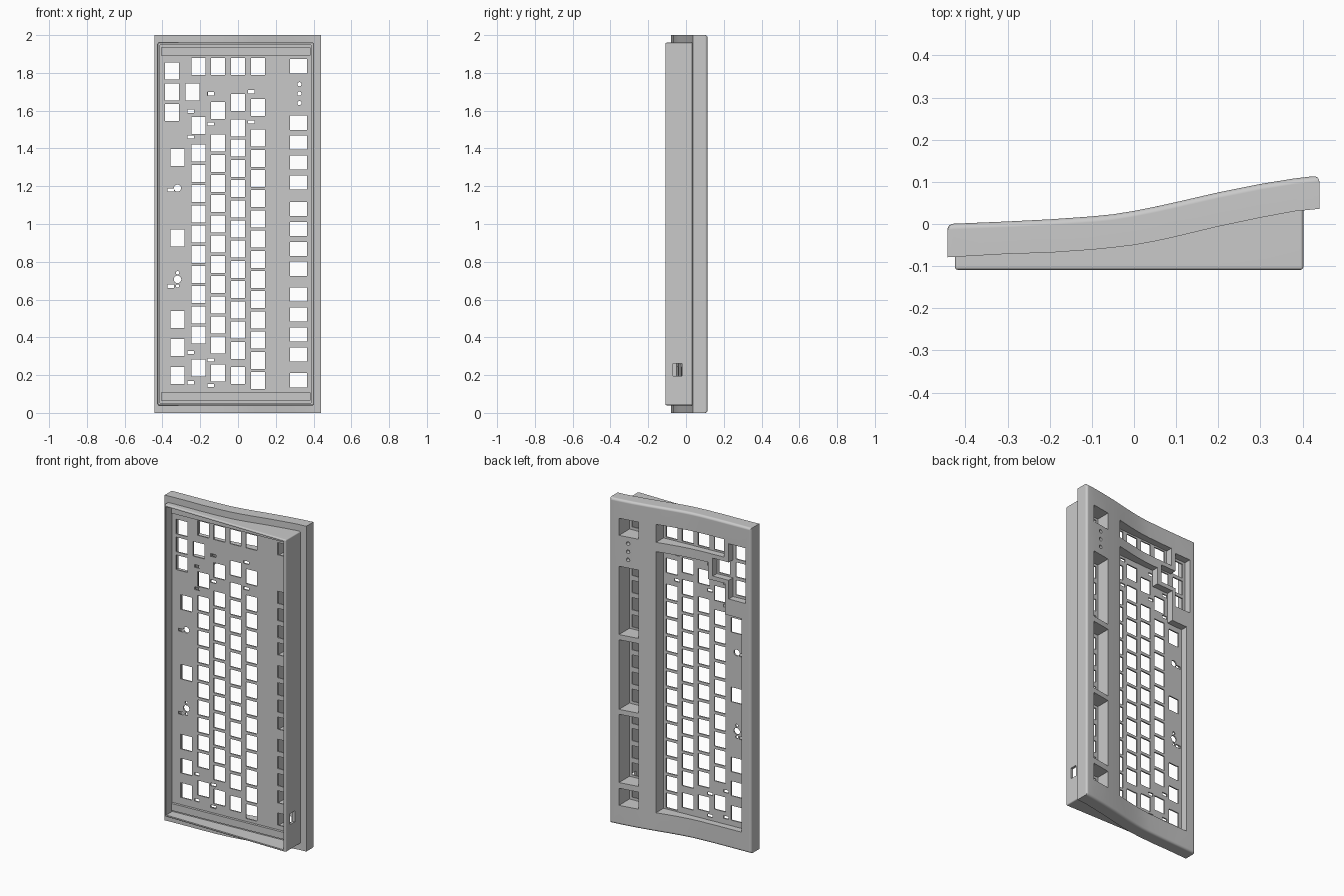
import bpy, bmesh, math
from mathutils import Vector
from mathutils.geometry import delaunay_2d_cdt

cube = bpy.data.objects.get("Cube")
if cube:
    bpy.data.objects.remove(cube, do_unlink=True)

grey = bpy.data.materials.new("case_grey")
grey.use_nodes = True
colour = (0.59, 0.59, 0.59, 1)
grey.diffuse_color = colour
grey.node_tree.nodes["Principled BSDF"].inputs["Base Color"].default_value = colour

U = 0.107                      # one key unit along z
LOW = 0.1175                   # lower end of the key block
LEFT, RIGHT, TALL = -0.443, 0.44, 2
ROUND = 0.014                  # rounding of the cover's rim

# Wavy cover: upper and lower edge of its side profile
top_edge = [(LEFT, 0), (-0.3, 0.006), (-0.2, 0.011), (-0.1, 0.018), (-0.05, 0.023),
            (0, 0.031), (0.05, 0.041), (0.1, 0.052), (0.2, 0.075), (0.3, 0.095),
            (0.38, 0.108), (RIGHT, 0.115)]
low_edge = [(LEFT, -0.079), (-0.3, -0.071), (-0.2, -0.068), (-0.1, -0.061),
            (-0.05, -0.056), (0, -0.05), (0.05, -0.041), (0.1, -0.03),
            (0.2, -0.006), (0.3, 0.015), (0.38, 0.03), (RIGHT, 0.036)]


def interp(points, x):
    for (x0, y0), (x1, y1) in zip(points, points[1:]):
        if x <= x1:
            break
    return y0 + (y1 - y0) * (x - x0) / (x1 - x0)


def low(x):
    return interp(low_edge, x)


def plate(x):
    """Front surface of the tilted key plate."""
    return -0.025 + 0.062 * x


def plate_top(x):
    return plate(x) + 0.008


def rim_distance(x, z):
    return min(x - LEFT, RIGHT - x, z, TALL - z)


def cover_top(x, z):
    gap = ROUND - min(max(rim_distance(x, z), 0), ROUND)
    return interp(top_edge, x) - ROUND + math.sqrt(ROUND ** 2 - gap ** 2)


def rect(x0, x1, z0, z1):
    return [(x0, z0), (x1, z0), (x1, z1), (x0, z1)]


def centred(x, z, w, h):
    return rect(x - w / 2, x + w / 2, z - h / 2, z + h / 2)


def disc(x, z, r, n=16):
    return [(x + r * math.cos(2 * math.pi * i / n),
             z + r * math.sin(2 * math.pi * i / n)) for i in range(n)]


def centre(outline):
    return [sum(c) / len(outline) for c in zip(*outline)]


def inside(outline, x, z):
    hit = False
    for (x0, z0), (x1, z1) in zip(outline, outline[1:] + outline[:1]):
        if (z0 > z) != (z1 > z) and x < x0 + (x1 - x0) * (z - z0) / (z1 - z0):
            hit = not hit
    return hit


def sheet(bm, outer, inners, height, back, wall, xs=(), zs=()):
    """Surface y = height(x, z) with cut-outs; its borders drop to wall(x, z)."""
    x0, z0 = map(min, zip(*outer))
    x1, z1 = map(max, zip(*outer))
    lines = [[(x, z0), (x, z1)] for x in xs] + [[(x0, z), (x1, z)] for z in zs]
    pts, edges = [], []
    for path in [outer] + inners + lines:
        n, k = len(pts), len(path)
        pts += [Vector(p) for p in path]
        edges += [(n + i, n + (i + 1) % k) for i in range(k if k > 2 else 1)]
    flat, _, tris, *_ = delaunay_2d_cdt(pts, edges, [], 0, 1e-6)
    verts = [bm.verts.new((p.x, height(p.x, p.y), p.y)) for p in flat]
    rim = set()
    for tri in tris:
        x, z = centre([flat[i] for i in tri])
        if inside(outer, x, z) and not any(inside(o, x, z) for o in inners):
            face = bm.faces.new([verts[i] for i in (tri[::-1] if back else tri)])
            rim.update(face.edges)
    feet = {}
    for edge in [e for e in rim if e.is_boundary]:
        a = edge.link_loops[0].vert
        b = edge.other_vert(a)
        ends = [wall(v.co.x, v.co.z) for v in (a, b)]
        if None in ends:
            continue
        for v, y in zip((a, b), ends):
            if v not in feet:
                feet[v] = bm.verts.new((v.co.x, y, v.co.z))
        bm.faces.new((b, a, feet[a], feet[b]))
    for v in [v for v in verts if not v.link_faces]:
        bm.verts.remove(v)


def box(bm, x0, x1, z0, z1, lo, hi):
    """Block along y whose ends follow lo(x) and hi(x)."""
    sheet(bm, rect(x0, x1, z0, z1), [], lambda x, z: hi(x), True, lambda x, z: lo(x))
    sheet(bm, rect(x0, x1, z0, z1), [], lambda x, z: lo(x), False, lambda x, z: None)
    bmesh.ops.remove_doubles(bm, verts=bm.verts[:], dist=1e-5)


def finish(name, bm):
    bmesh.ops.remove_doubles(bm, verts=bm.verts[:], dist=1e-5)
    me = bpy.data.meshes.new(name)
    bm.to_mesh(me)
    bm.free()
    me.materials.append(grey)
    ob = bpy.data.objects.new(name, me)
    bpy.context.scene.collection.objects.link(ob)
    return ob


def smooth(ob):
    ob.data.shade_smooth()
    ob.data.set_sharp_from_angle(angle=math.radians(36))
    ob.modifiers.new("clean_shading", "WEIGHTED_NORMAL").keep_sharp = True


# Wells through the cover down to the plate
z_end = LOW + 15 * U
main_block = [(-0.38, LOW), (0.158, LOW), (0.158, z_end), (-0.158, z_end),
              (-0.158, 1.62), (-0.272, 1.62), (-0.272, 1.43), (-0.38, 1.43)]
arrows = [(-0.405, 1.53), (-0.295, 1.53), (-0.295, 1.645), (-0.19, 1.645),
          (-0.19, 1.755), (-0.295, 1.755), (-0.295, 1.87), (-0.405, 1.87)]
wells = [main_block, arrows, rect(-0.265, 0.158, 1.78, 1.89)]
for z0, z1 in ((0.12, 0.225), (0.26, 0.68), (0.71, 1.138), (1.17, 1.59), (1.78, 1.885)):
    wells.append(rect(0.262, 0.38, z0, z1))

# Key holes: staggered rows, each with a wide first and last key
keys = []
rows = ((0.105, 1, 12, 2), (0, 1.5, 12, 1.5), (-0.105, 1.75, 11, 2.25),
        (-0.21, 2.25, 10, 1.75))
for x, first, count, last in rows:
    z = LOW
    for size in [first] + [1] * count + [last]:
        keys.append((x, z + size * U / 2))
        z += size * U
    keys.append((x, 1.835))
keys += [(-0.32, z) for z in (0.197, 0.347, 0.495, 0.925, 1.353)]
keys += [(-0.35, z) for z in (1.59, 1.70, 1.81)] + [(-0.24, 1.70)]
holes = [centred(x, z, 0.074, 0.09) for x, z in keys]

# Function key holes
function_z = [0.173, 1.835]
for start in (0.31, 0.763, 1.22):
    function_z += [start + i * U * 0.985 for i in range(4)]
holes += [centred(0.32, z, 0.09, 0.075) for z in function_z]

# Stabiliser slots and round holes
slots = ((-0.25, (0.16, 0.32, 1.46, 1.597)), (-0.145, (0.145, 0.28, 1.53, 1.69)),
         (0.07, (1.54, 1.70)), (-0.355, (0.67, 1.18)))
for x, heights in slots:
    holes += [centred(x, z, 0.034, 0.017) for z in heights]
holes += [disc(-0.32, 1.19, 0.019), disc(-0.32, 0.707, 0.02),
          disc(-0.32, 0.742, 0.009), disc(-0.32, 0.672, 0.009)]

# Indicator light holes run through cover and plate
lights = [disc(0.325, z, 0.011) for z in (1.64, 1.69, 1.74)]

# Cover skin with wells, rounded rim and outer walls
steps = (0.001, 0.004, 0.009, ROUND)
xs = [x for x, y in top_edge[1:-1]] + [LEFT + s for s in steps] + [RIGHT - s for s in steps]
zs = list(steps) + [TALL - s for s in steps]
outer = rect(LEFT, RIGHT, 0, TALL)
tray = rect(-0.412, 0.387, 0.052, 1.948)


def cover_wall(x, z):
    if rim_distance(x, z) < 1e-4:
        return low(x)
    in_light = any(math.dist((x, z), centre(o)) < 0.02 for o in lights)
    return plate(x) if in_light else plate_top(x)


def tray_wall(x, z):
    on_rim = min(x + 0.412, 0.387 - x, z - 0.052, 1.948 - z) < 1e-4
    return low(x) if on_rim else None


bm = bmesh.new()
sheet(bm, outer, wells + lights, cover_top, True, cover_wall, xs, zs)
sheet(bm, outer, [tray], lambda x, z: low(x), False, lambda x, z: None, xs)
smooth(finish("top_cover", bm))

# Key plate: well floors with hole walls, and the plate's underside
bm = bmesh.new()
for well in wells:
    inner = [h for h in holes if inside(well, *centre(h))]
    sheet(bm, well, inner, lambda x, z: plate_top(x), True,
          lambda x, z, w=well: None if any(math.dist((x, z), p) < 1e-4 for p in w) else plate(x))
sheet(bm, tray, holes + lights, lambda x, z: plate(x), False, tray_wall, xs[:10])
finish("key_plate", bm)

# Base tray: ring that tapers to follow the cover, with a cable port
bm = bmesh.new()
tucked = [(x, y + 0.006) for x, y in low_edge[-2:0:-1]]
profile = [(-0.425, -0.109), (0.402, -0.109), (0.402, 0.038)] + tucked + [(-0.425, -0.07)]
ends = [[bm.verts.new((x, y, z)) for x, y in profile] for z in (0.04, 1.96)]
bm.faces.new(ends[0][::-1])
bm.faces.new(ends[1])
for i in range(len(profile)):
    bm.faces.new((ends[0][i - 1], ends[0][i], ends[1][i], ends[1][i - 1]))
base = finish("base_tray", bm)
bev = base.modifiers.new("round_edges", "BEVEL")
bev.width = 0.007
bev.segments = 3
bev.limit_method = "ANGLE"
bev.angle_limit = math.radians(40)
cutters = []
for name, size in (("cavity", (-0.412, 0.387, 0.052, 1.948, -0.2, 0.3)),
                   ("port", (0.37, 0.45, 0.195, 0.262, -0.068, -0.022))):
    bm = bmesh.new()
    box(bm, *size[:4], lambda x: size[4], lambda x: size[5])
    cutters.append(finish(name + "_cutter", bm))
    cut = base.modifiers.new(name, "BOOLEAN")
    cut.solver = "EXACT"
    cut.object = cutters[-1]
bpy.context.view_layer.update()
graph = bpy.context.evaluated_depsgraph_get()
cut_mesh = bpy.data.meshes.new_from_object(base.evaluated_get(graph))
base.modifiers.clear()
base.data = cut_mesh
smooth(base)
for c in cutters:
    bpy.data.objects.remove(c, do_unlink=True)

# Raised support ledges at both ends of the underside
for name, z0, z1 in (("lower_ledge", 0.065, 0.108), ("upper_ledge", 1.892, 1.935)):
    bm = bmesh.new()
    box(bm, -0.408, 0.383, z0, z1, lambda x: plate(x) - 0.015, lambda x: plate(x) + 0.003)
    finish(name, bm)
